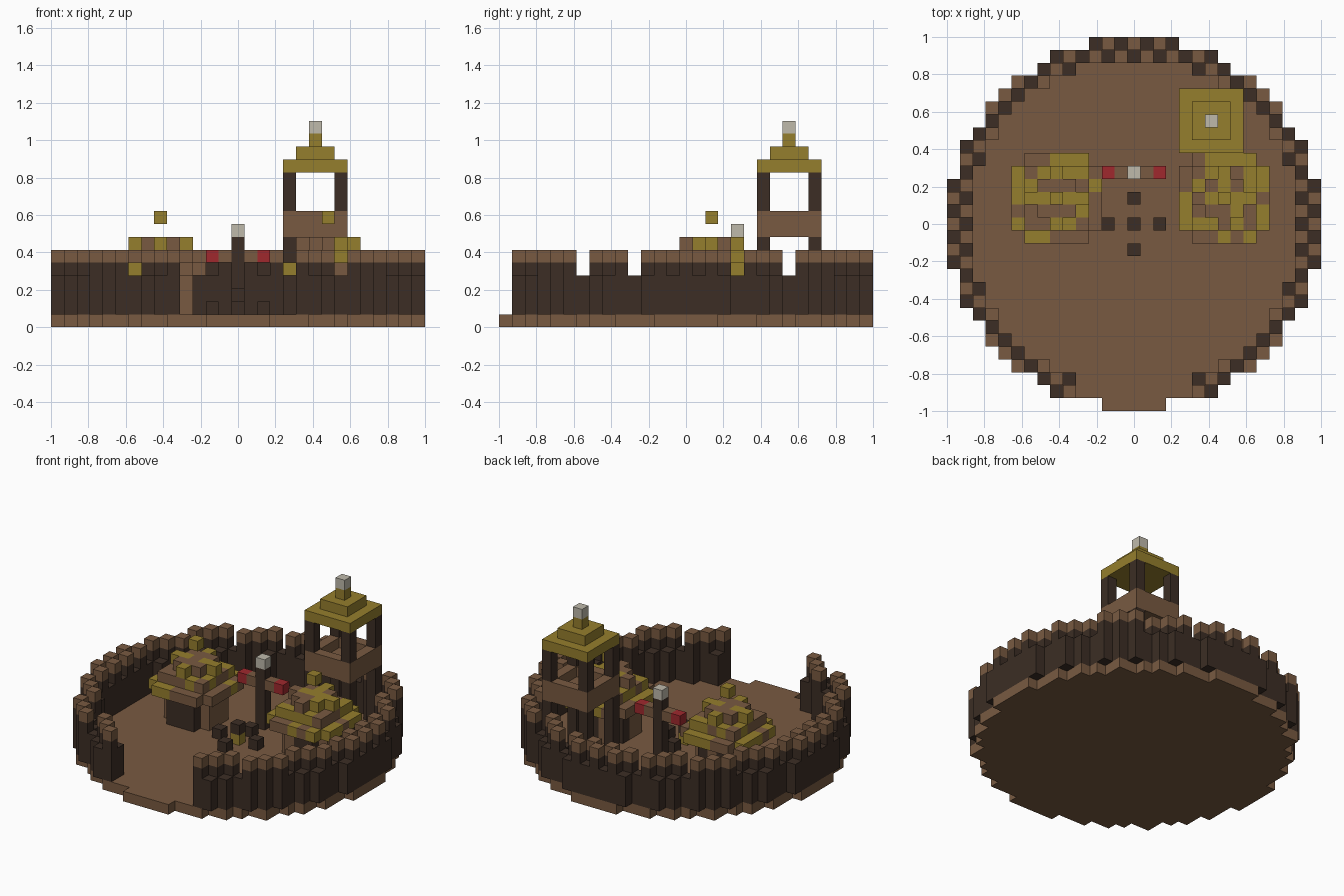
import bpy
import bmesh
import random
from mathutils import Vector

cube = bpy.data.objects.get("Cube")
if cube:
    bpy.data.objects.remove(cube)

S = 2 / 29                      # block size
rng = random.Random(4)
NAMES = ["earth_brown", "dark_timber", "straw_gold", "pale_stone", "banner_red"]
BROWN, DARK, GOLD, STONE, RED = range(5)
COLOURS = [(0.19, 0.102, 0.053), (0.045, 0.027, 0.018), (0.30, 0.21, 0.026),
           (0.52, 0.49, 0.41), (0.35, 0.022, 0.027)]
AXES = [Vector(v) for v in ((1, 0, 0), (0, 1, 0), (0, 0, 1))]

materials = []
for name, rgb in zip(NAMES, COLOURS):
    mat = bpy.data.materials.new(name)
    mat.use_nodes = True
    mat.diffuse_color = (*rgb, 1)
    mat.node_tree.nodes["Principled BSDF"].inputs["Base Color"].default_value = (*rgb, 1)
    materials.append(mat)


def build(name, cells):
    """Make one object from blocks {(x, y, z): colour}, keeping only outer faces."""
    bm = bmesh.new()
    for cell, colour in cells.items():
        centre = Vector(cell) + Vector((0, 0, 0.5))
        for i in range(3):
            for sign in (-1, 1):
                n = AXES[i] * sign
                if tuple(int(c) for c in Vector(cell) + n) in cells:
                    continue
                u, v = AXES[(i + 1) % 3] * sign, AXES[(i + 2) % 3]
                corners = [(-1, -1), (1, -1), (1, 1), (-1, 1)]
                verts = [bm.verts.new((centre + (n + u * a + v * b) / 2) * S) for a, b in corners]
                bm.faces.new(verts).material_index = colour
    bmesh.ops.remove_doubles(bm, verts=bm.verts, dist=S / 100)
    mesh = bpy.data.meshes.new(name)
    bm.to_mesh(mesh)
    bm.free()
    for mat in materials:
        mesh.materials.append(mat)
    obj = bpy.data.objects.new(name, mesh)
    bpy.context.collection.objects.link(obj)
    return obj


def disc(cx, cy, outer, inner=-1):
    """Block columns whose squared distance lies between two limits."""
    r = range(-14, 15)
    return [(cx + x, cy + y) for x in r for y in r if inner < x * x + y * y <= outer]


def square(cx, cy, h, hollow=False):
    r = range(-h, h + 1)
    return [(cx + x, cy + y) for x in r for y in r
            if not hollow or max(abs(x), abs(y)) == h]


def fill(columns, z0, z1, colour):
    return {(x, y, z): colour for x, y in columns for z in range(z0, z1 + 1)}


# Round floor
build("floor", fill(disc(0, 0, 201), 0, 0, BROWN))

# Palisade with alternating tall capped posts and a front gateway
wall = {}
for x, y in disc(0, 0, 206, 166):
    if y < 0 and abs(x) < 5:
        continue
    tall = (x + y) % 2 == 0
    wall.update(fill([(x, y)], 1, 4 if tall else 3, DARK))
    if tall:
        wall[x, y, 5] = BROWN
build("palisade", wall)

# Two round huts with patchy thatch and a floating finial
for side, cx in (("left", 7), ("right", -6)):
    hut = {}
    for column in disc(cx, 2, 6, 3):
        hut.update(fill([column], 1, 3, BROWN if rng.random() < 0.25 else DARK))
    build(side + "_hut_wall", hut)
    roof = {}
    for z, limit in ((4, 13), (5, 8), (6, 4)):
        for x, y in disc(cx, 2, limit):
            roof[x, y, z] = GOLD if rng.random() < 0.62 else BROWN
    build(side + "_hut_roof", roof)
    build(side + "_hut_finial", {(cx, 2, 8): GOLD})

# Watchtower: legs, railed platform, stepped roof, stone tip
TX, TY = 6, 8
legs = [(TX + a, TY + b) for a in (-2, 2) for b in (-2, 2)]
build("tower_lower_legs", fill(legs, 1, 6, DARK))
build("tower_platform", fill(square(TX, TY, 2), 7, 7, BROWN)
      | fill(square(TX, TY, 2, True), 8, 8, BROWN))
build("tower_upper_legs", fill(legs, 9, 11, DARK))
tower_roof = {}
for step in range(3):
    tower_roof.update(fill(square(TX, TY, 2 - step), 12 + step, 12 + step, GOLD))
build("tower_roof", tower_roof)
build("tower_tip", {(TX, TY, 15): STONE})

# Central post with crossarm and red ends
build("totem_post", fill([(0, 4)], 1, 6, DARK))
build("totem_head", {(0, 4, 7): STONE})
for side, s in (("left", 1), ("right", -1)):
    build(side + "_crossarm", {(s, 4, 5): BROWN, (2 * s, 4, 5): RED})

# Campfire ringed by four seats
build("campfire", {(0, 0, 1): GOLD, (0, 0, 2): DARK})
for name, x, y in (("left", 2, 0), ("right", -2, 0), ("back", 0, 2), ("front", 0, -2)):
    build(name + "_fire_seat", {(x, y, 1): DARK})
